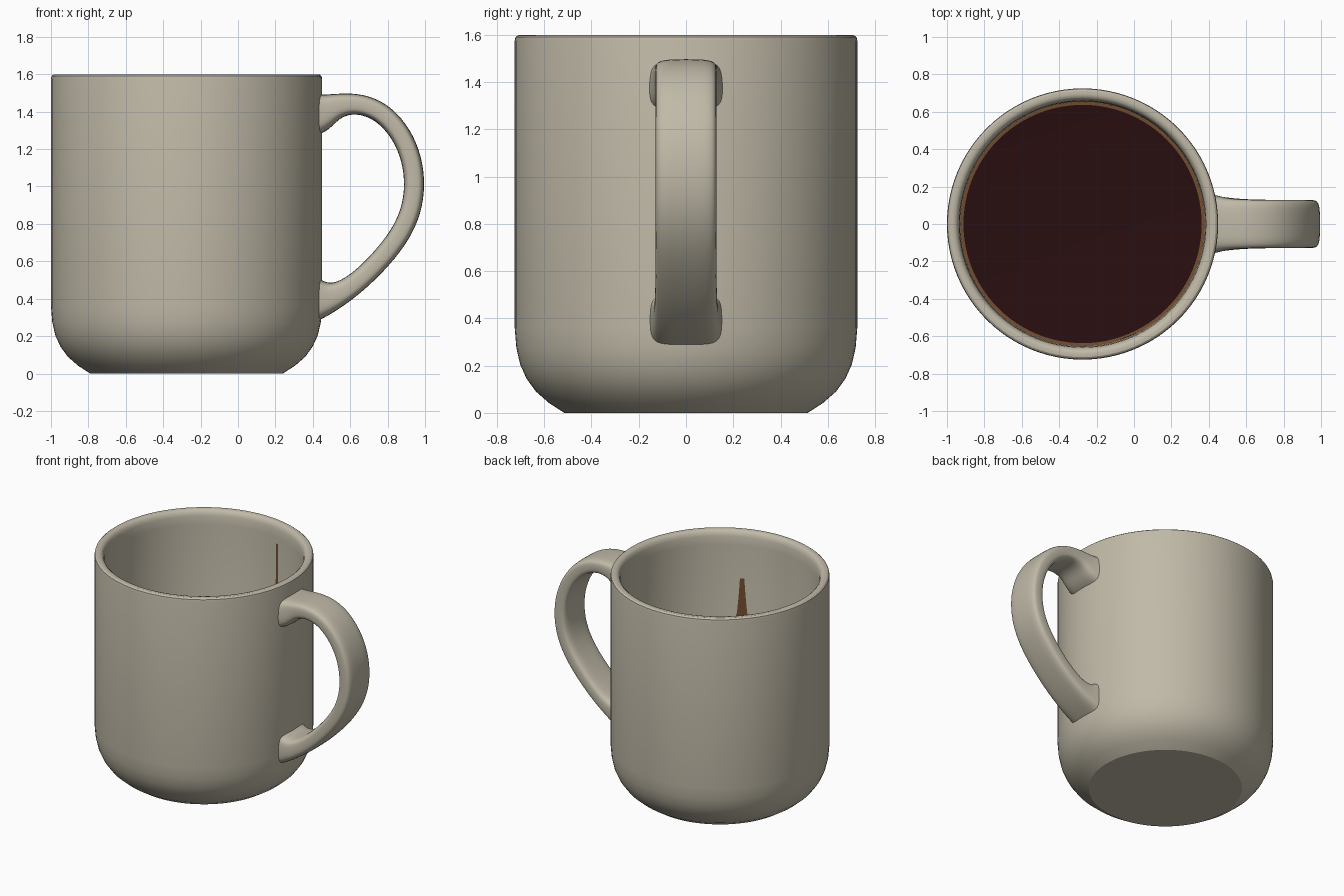
import bpy, bmesh, math
from mathutils import Vector

cube = bpy.data.objects.get("Cube")
if cube:
    bpy.data.objects.remove(cube, do_unlink=True)

CX = -0.275          # axis of the cup
SEGMENTS = 96
COFFEE_Z = 0.93


def material(name, rgb):
    m = bpy.data.materials.new(name)
    m.use_nodes = True
    m.diffuse_color = (*rgb, 1)
    bsdf = m.node_tree.nodes["Principled BSDF"]
    bsdf.inputs["Base Color"].default_value = (*rgb, 1)
    bsdf.inputs["Roughness"].default_value = 0.6
    return m


ceramic = material("warm grey ceramic", (0.53, 0.49, 0.39))
coffee = material("dark coffee", (0.022, 0.0045, 0.005))
stain = material("brown coffee stain", (0.17, 0.075, 0.03))


def finish(bm, name, mats, angle=40):
    bmesh.ops.recalc_face_normals(bm, faces=bm.faces)
    mesh = bpy.data.meshes.new(name)
    bm.to_mesh(mesh)
    bm.free()
    ob = bpy.data.objects.new(name, mesh)
    bpy.context.collection.objects.link(ob)
    for m in mats:
        mesh.materials.append(m)
    bpy.ops.object.select_all(action='DESELECT')
    ob.select_set(True)
    bpy.context.view_layer.objects.active = ob
    bpy.ops.object.shade_smooth_by_angle(angle=math.radians(angle))
    return ob


def lathe(profile):
    """Turn a radius/height profile around the cup axis."""
    bm = bmesh.new()
    verts = [bm.verts.new((CX + r, 0, z)) for r, z in profile]
    edges = [bm.edges.new(pair) for pair in zip(verts, verts[1:])]
    bmesh.ops.spin(bm, geom=verts + edges, cent=(CX, 0, 0), axis=(0, 0, 1),
                   angle=math.tau, steps=SEGMENTS, use_duplicate=False)
    bmesh.ops.remove_doubles(bm, verts=bm.verts, dist=0.0005)
    return bm


# Cup: outer wall, rounded rim, inner wall and floor
cup_profile = [
    (0, 0), (0.515, 0), (0.58, 0.042), (0.635, 0.09), (0.675, 0.145),
    (0.702, 0.205), (0.718, 0.275), (0.725, 0.36), (0.725, 1.575),
    (0.722, 1.59), (0.712, 1.598), (0.695, 1.6), (0.68, 1.596),
    (0.668, 1.585), (0.66, 1.56), (0.656, 1.5), (0.652, 0.32),
    (0.62, 0.2), (0.54, 0.12), (0, 0.1)]
finish(lathe(cup_profile), "cup_body", [ceramic], 30)

# Coffee surface with a narrow stained edge
bm = lathe([(0, COFFEE_Z), (0.637, COFFEE_Z), (0.655, COFFEE_Z + 0.002)])
for f in bm.faces:
    middle = f.calc_center_median() - Vector((CX, 0, COFFEE_Z))
    f.material_index = 1 if middle.length > 0.6 else 0
    if f.normal.z < 0:
        f.normal_flip()
finish(bm, "coffee_surface", [coffee, stain])


def streak(name, angle, top, low_width, top_width):
    """Thin tapering stain lying on the inner wall."""
    bm = bmesh.new()
    rows = []
    for i in range(5):
        t = i / 4
        half = (low_width + (top_width - low_width) * t ** 0.5) / 2
        z = COFFEE_Z + (top - COFFEE_Z) * t
        row = []
        for side in (-1, 1):
            a = math.radians(angle) + side * half / 0.65
            row.append(bm.verts.new((CX + 0.65 * math.cos(a),
                                     0.65 * math.sin(a), z)))
        rows.append(row)
    for a, b in zip(rows, rows[1:]):
        bm.faces.new((a[0], b[0], b[1], a[1]))
    finish(bm, name, [stain])


streak("back_stain", 77, 1.46, 0.032, 0.02)
streak("front_stain", -68, 1.26, 0.11, 0.03)

# Handle: flat rounded strap, (x, z, half thickness, half width) per station
stations = [
    (0.40, 1.385, 0.125, 0.165), (0.455, 1.395, 0.10, 0.15),
    (0.52, 1.43, 0.068, 0.136), (0.61, 1.445, 0.056, 0.132),
    (0.70, 1.43, 0.055, 0.13), (0.79, 1.38, 0.055, 0.13),
    (0.875, 1.28, 0.055, 0.13), (0.93, 1.15, 0.055, 0.13),
    (0.947, 1.01, 0.055, 0.13), (0.928, 0.87, 0.055, 0.13),
    (0.868, 0.74, 0.055, 0.13), (0.77, 0.615, 0.055, 0.13),
    (0.665, 0.51, 0.055, 0.132), (0.575, 0.442, 0.06, 0.135),
    (0.49, 0.40, 0.08, 0.143), (0.40, 0.40, 0.135, 0.16)]
centres = [Vector((x, 0, z)) for x, z, _, _ in stations]
SIDES = 16


def rounded(v):
    return math.copysign(abs(v) ** 0.5, v)


bm = bmesh.new()
rings = []
for i, (_, _, thick, width) in enumerate(stations):
    if i == 0:
        tangent = Vector((1, 0, 0))
    elif i == len(stations) - 1:
        tangent = Vector((-1, 0, 0))
    else:
        tangent = (centres[i + 1] - centres[i - 1]).normalized()
    out = Vector((-tangent.z, 0, tangent.x))
    ring = []
    for k in range(SIDES):
        a = math.tau * (k + 0.5) / SIDES
        ring.append(bm.verts.new(centres[i]
                                 + out * thick * rounded(math.sin(a))
                                 + Vector((0, width * rounded(math.cos(a)), 0))))
    rings.append(ring)
for a, b in zip(rings, rings[1:]):
    for k in range(SIDES):
        n = (k + 1) % SIDES
        bm.faces.new((a[k], a[n], b[n], b[k]))
handle = finish(bm, "handle", [ceramic], 80)
smooth = handle.modifiers.new("smooth", 'SUBSURF')
smooth.levels = smooth.render_levels = 2
